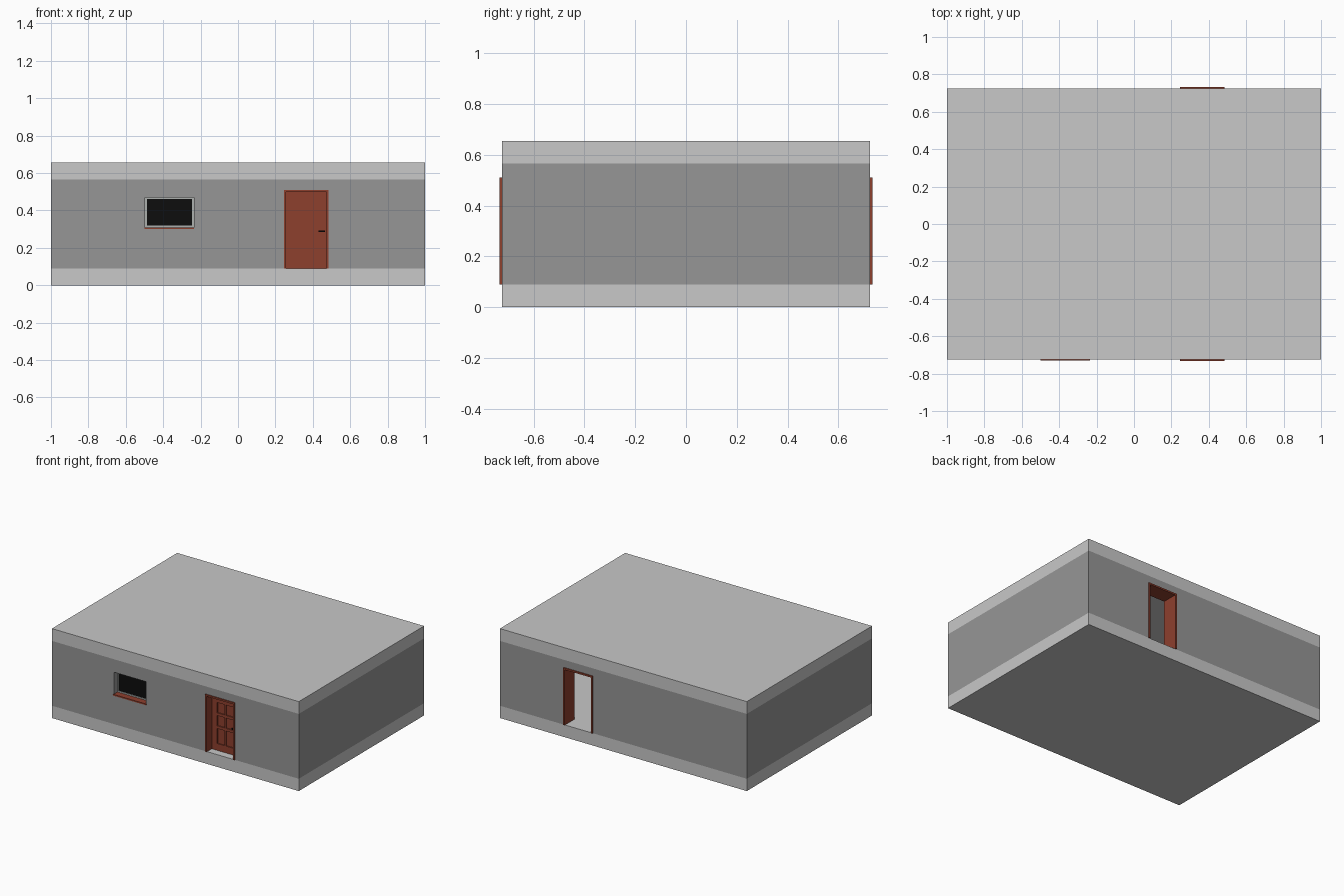
import bpy

if "Cube" in bpy.data.objects:
    bpy.data.objects.remove(bpy.data.objects["Cube"])

# ---- materials
def mat(name, rgb):
    m = bpy.data.materials.new(name)
    m.diffuse_color = (*rgb, 1)
    m.use_nodes = True
    m.node_tree.nodes["Principled BSDF"].inputs["Base Color"].default_value = m.diffuse_color
    return m

LIGHT = mat("light concrete", (0.58, 0.58, 0.58))
WALL = mat("grey plaster", (0.305, 0.305, 0.305))
BROWN = mat("red brown wood", (0.27, 0.05, 0.027))
BLACK = mat("black glass", (0.004, 0.004, 0.004))
FRAME = mat("window frame grey", (0.42, 0.44, 0.43))

# ---- box from its min/max limits on each axis
def box(name, x, y, z, m):
    bpy.ops.mesh.primitive_cube_add(size=1)
    o = bpy.context.object
    o.name = name
    for v in o.data.vertices:
        v.co = [lim[0] if c < 0 else lim[1] for c, lim in zip(v.co, (x, y, z))]
    o.data.materials.append(m)
    return o

HX, HY = 1.0, 0.725          # half size of the house
Z0, Z1, Z2 = 0.09, 0.565, 0.655
T = 0.10                     # wall thickness
DX = (0.245, 0.485)          # doorway width
DZ = 0.51                    # doorway top
WX, WZ = (-0.497, -0.236), (0.30, 0.47)

# ---- floor and roof slabs
box("floor_slab", (-HX, HX), (-HY, HY), (0, Z0), LIGHT)
box("roof_slab", (-HX, HX), (-HY, HY), (Z1, Z2), LIGHT)

# ---- hollow walls with openings cut through
walls = box("walls", (-HX, HX), (-HY, HY), (Z0, Z1), WALL)
cutters = [
    box("room_cutter", (-HX + T, HX - T), (-HY + T, HY - T), (0, 0.7), WALL),
    box("doorways_cutter", DX, (-1, 1), (0.05, DZ), WALL),
    box("window_cutter", WX, (-1, 0), WZ, WALL),
]
for c in cutters:
    b = walls.modifiers.new(c.name, 'BOOLEAN')
    b.operation, b.solver, b.object = 'DIFFERENCE', 'EXACT', c
bpy.context.view_layer.objects.active = walls
for b in list(walls.modifiers):
    bpy.ops.object.modifier_apply(modifier=b.name)
for c in cutters:
    bpy.data.objects.remove(c, do_unlink=True)

# ---- door frames, lining the full wall thickness front and back
F = 0.012
for side, y in (("front", (-HY - 0.008, -HY + T + 0.008)),
                ("back", (HY - T - 0.008, HY + 0.008))):
    box(side + "_door_jamb_left", (DX[0], DX[0] + F), y, (Z0, DZ), BROWN)
    box(side + "_door_jamb_right", (DX[1] - F, DX[1]), y, (Z0, DZ), BROWN)
    box(side + "_door_head", (DX[0] + F, DX[1] - F), y, (DZ - F, DZ), BROWN)

# ---- front door leaf: thin core with stiles and rails making six panels
LX = (DX[0] + F, DX[1] - F)
TOP = DZ - F
Y = -HY + 0.055              # outer face of the leaf
face = (Y, Y + 0.035)
box("door_core", LX, (Y + 0.008, Y + 0.027), (Z0, TOP), BROWN)
for i, x in enumerate([(LX[0], 0.30), (0.358, 0.372), (0.43, LX[1])]):
    box(f"door_stile_{i}", x, face, (Z0, TOP), BROWN)
for i, z in enumerate([(Z0, 0.14), (0.25, 0.27), (0.345, 0.365), (0.44, TOP)]):
    for j, x in enumerate([(0.30, 0.358), (0.372, 0.43)]):
        box(f"door_rail_{i}_{j}", x, face, z, BROWN)

# ---- door handle
box("handle_stem", (0.458, 0.466), (Y - 0.016, Y), (0.286, 0.294), BLACK)
box("handle_lever", (0.43, 0.466), (Y - 0.022, Y - 0.014), (0.286, 0.294), BLACK)

# ---- window: sill, frame and dark glass
G = -HY + 0.045
wz0 = WZ[0] + 0.01
box("window_sill", (WX[0] - 0.003, WX[1] + 0.002), (-HY - 0.006, G + 0.01), (WZ[0], wz0), BROWN)
B = 0.01
for name, x, z in (("left", (WX[0], WX[0] + B), (wz0, WZ[1])),
                   ("right", (WX[1] - B, WX[1]), (wz0, WZ[1])),
                   ("bottom", (WX[0] + B, WX[1] - B), (wz0, wz0 + B)),
                   ("top", (WX[0] + B, WX[1] - B), (WZ[1] - B, WZ[1]))):
    box("window_frame_" + name, x, (G - 0.005, G + 0.02), z, FRAME)
box("window_glass", (WX[0] + B, WX[1] - B), (G, G + 0.008), (wz0 + B, WZ[1] - B), BLACK)
